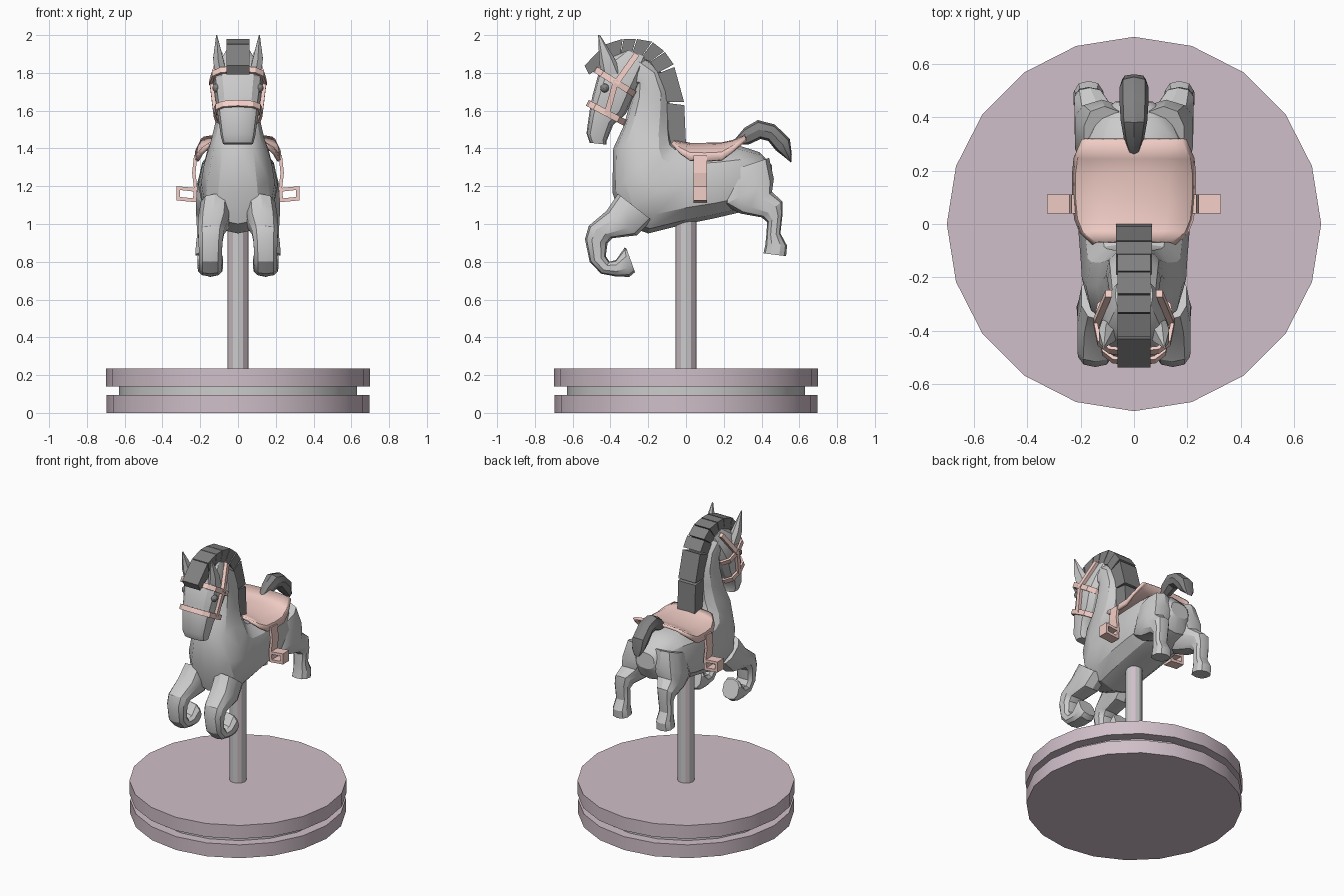
import bpy, bmesh, math
from mathutils import Vector

if "Cube" in bpy.data.objects:
    bpy.data.objects.remove(bpy.data.objects["Cube"])


def material(name, rgb):
    m = bpy.data.materials.new(name)
    m.diffuse_color = (*rgb, 1)
    m.use_nodes = True
    m.node_tree.nodes["Principled BSDF"].inputs["Base Color"].default_value = m.diffuse_color
    return m


PINK = material("leather", (0.90, 0.62, 0.57))
MAUVE = material("base_paint", (0.63, 0.52, 0.58))
DARK = material("hair", (0.22, 0.22, 0.22))


def finish(name, bm, mat=None, mirror=False, thick=0, smooth=30):
    bmesh.ops.recalc_face_normals(bm, faces=bm.faces)
    me = bpy.data.meshes.new(name)
    bm.to_mesh(me)
    bm.free()
    ob = bpy.data.objects.new(name, me)
    bpy.context.collection.objects.link(ob)
    if mat:
        me.materials.append(mat)
    if smooth:
        bpy.ops.object.select_all(action='DESELECT')
        ob.select_set(True)
        bpy.context.view_layer.objects.active = ob
        bpy.ops.object.shade_smooth_by_angle(angle=math.radians(smooth))
    if thick:
        s = ob.modifiers.new("thickness", 'SOLIDIFY')
        s.thickness, s.offset = thick, 1
    if mirror:
        ob.modifiers.new("mirror", 'MIRROR').use_axis = (True, False, False)
    return ob


def skin(rings, closed=True, cap=True):
    bm = bmesh.new()
    vs = [[bm.verts.new(p) for p in r] for r in rings]
    n = len(vs[0])
    for a, b in zip(vs, vs[1:]):
        for i in range(n if closed else n - 1):
            j = (i + 1) % n
            bm.faces.new((a[i], a[j], b[j], b[i]))
    if closed and cap:
        bm.faces.new(vs[0])
        bm.faces.new(vs[-1])
    return bm


def ring(y0, z0, y1, z1, w, xc=0, n=12, e=0.8):
    """Rounded section spanning two side-view points, half-width w."""
    pw = lambda v: math.copysign(abs(v) ** e, v)
    pts = []
    for i in range(n):
        t = 2 * math.pi * i / n
        c, s = pw(math.cos(t)), pw(math.sin(t))
        pts.append((xc + w * s, (y0 + y1) / 2 + (y0 - y1) / 2 * c, (z0 + z1) / 2 + (z0 - z1) / 2 * c))
    return pts


def loft(name, secs, mat=None, mirror=False, n=12, e=0.8, smooth=30):
    return finish(name, skin([ring(*s, n=n, e=e) for s in secs]), mat, mirror, 0, smooth)


def disc(name, r, z0, z1, n, mat=None, smooth=30):
    pts = [(r * math.sin(2 * math.pi * i / n), r * math.cos(2 * math.pi * i / n)) for i in range(n)]
    return finish(name, skin([[(x, y, z) for x, y in pts] for z in (z0, z1)]), mat, smooth=smooth)


# Round platform and pole
disc("base_lower", 0.695, 0, 0.095, 20, MAUVE)
disc("base_groove", 0.63, 0.09, 0.145, 20)
disc("base_upper", 0.70, 0.14, 0.235, 20, MAUVE)
pole = disc("pole", 0.055, 0.23, 1.08, 12, smooth=0)
pole.data.materials.append(None)
pole.data.materials.append(MAUVE)
for i in range(1, 12, 3):
    pole.data.polygons[i].material_index = 1

# Torso sweeping up into the neck
loft("body", [
    (.455, 1.31, .46, 1.20, .07), (.39, 1.38, .41, 1.11, .15), (.28, 1.415, .30, 1.065, .20),
    (.15, 1.405, .15, 1.03, .213), (0, 1.405, 0, 1.0, .21), (-.05, 1.42, -.2, .95, .20),
    (-.07, 1.44, -.34, 1.0, .195), (-.075, 1.46, -.39, 1.17, .18), (-.08, 1.50, -.385, 1.40, .14),
    (-.085, 1.6, -.33, 1.52, .115), (-.09, 1.70, -.29, 1.66, .105), (-.14, 1.82, -.27, 1.73, .10),
    (-.24, 1.9, -.30, 1.72, .09)])

# Head, ears and eyes
loft("head", [
    (-.33, 1.925, -.2, 1.88, .07), (-.41, 1.88, -.22, 1.80, .105), (-.465, 1.79, -.27, 1.685, .13),
    (-.495, 1.68, -.32, 1.58, .115), (-.51, 1.60, -.385, 1.525, .105), (-.527, 1.48, -.42, 1.44, .09),
    (-.51, 1.43, -.42, 1.42, .08)], n=12, e=0.65)
loft("ears", [(-.45, 1.78, -.34, 1.80, .035, .09), (-.46, 1.87, -.38, 1.88, .03, .105),
              (-.465, 2.0, -.455, 2.0, .003, .113)], mirror=True, n=6)
bm = bmesh.new()
bmesh.ops.create_uvsphere(bm, u_segments=10, v_segments=6, radius=.024)
bmesh.ops.translate(bm, verts=bm.verts, vec=(.113, -.43, 1.72))
finish("eyes", bm, DARK, True)

# Legs
loft("front_legs", [
    (-.36, 1.16, -.18, 1.02, .08, .12), (-.42, 1.07, -.26, .94, .085, .13), (-.515, .99, -.39, .925, .072, .143),
    (-.535, .92, -.415, .90, .066, .145), (-.51, .80, -.425, .83, .062, .147), (-.45, .737, -.405, .80, .062, .147),
    (-.37, .722, -.37, .81, .066, .147), (-.30, .72, -.325, .875, .07, .147), (-.27, .745, -.315, .87, .062, .147)],
    mirror=True, n=10)
loft("back_legs", [
    (.44, 1.35, .2, 1.27, .08, .11), (.465, 1.24, .2, 1.10, .105, .12), (.455, 1.17, .29, 1.055, .085, .14),
    (.51, 1.12, .40, 1.035, .06, .165), (.512, 1.06, .43, 1.01, .052, .17), (.50, .95, .425, .94, .048, .17),
    (.535, .885, .42, .89, .055, .17), (.53, .83, .41, .845, .058, .17)], mirror=True, n=10)

# Mane: a row of separate wedge blocks along the crest (inner y, z, outer y, z)
crest = [(-.10, 1.42, 0, 1.42), (-.10, 1.645, -.01, 1.645), (-.15, 1.80, -.065, 1.845), (-.19, 1.86, -.115, 1.915),
         (-.24, 1.88, -.18, 1.965), (-.29, 1.89, -.265, 1.98), (-.35, 1.88, -.335, 1.98), (-.41, 1.86, -.43, 1.95),
         (-.515, 1.79, -.545, 1.83)]
for i, (a, b) in enumerate(zip(crest, crest[1:])):
    ai, ao, bi, bo = (Vector((0, *p)) for p in (a[:2], a[2:], b[:2], b[2:]))
    bo = ao.lerp(bo, .93)
    bi = ai.lerp(bi, .98)
    w = .068 if i < 3 else .062
    finish("mane_block", skin([[(x, p.y, p.z) for p in (ai, ao, bo, bi)] for x in (-w, w)]), DARK, smooth=0)

# Tail
loft("tail", [
    (.26, 1.45, .27, 1.42, .02), (.31, 1.51, .33, 1.42, .038), (.38, 1.55, .395, 1.45, .05),
    (.47, 1.527, .435, 1.44, .054), (.55, 1.45, .475, 1.39, .054), (.56, 1.37, .52, 1.355, .045),
    (.557, 1.325, .55, 1.33, .02)], DARK, n=8)

# Saddle draped over the back (y, top z, edge z, half-width)
rows = []
for y, zt, ze, w in [(-.07, 1.425, 1.415, .14), (-.03, 1.42, 1.37, .185), (.02, 1.41, 1.335, .205),
                     (.10, 1.41, 1.33, .213), (.19, 1.412, 1.335, .213), (.25, 1.425, 1.38, .208), (.32, 1.455, 1.44, .18)]:
    ts = [math.radians(-90 + 18 * k) for k in range(11)]
    rows.append([(w * math.sin(t), y, ze + (zt - ze) * max(0, math.cos(t)) ** .7) for t in ts])
finish("saddle", skin(rows, closed=False), PINK, thick=.02, smooth=40)


def strap(name, path, y0, y1, thick, closed=False):
    """Flat ribbon following an x-z path, mirrored to both sides."""
    finish(name, skin([[(x, y, z) for x, z in path] for y in (y0, y1)], closed, False), PINK, True, thick, 0)


strap("stirrup_straps", [(.215, 1.36), (.225, 1.27), (.215, 1.19)], .04, .11, .018)
outer = [(.215, 1.19), (.325, 1.20), (.325, 1.125), (.22, 1.115)]
inner = [(.235, 1.172), (.307, 1.18), (.307, 1.143), (.238, 1.136)]
frame = skin([[(x, y, z) for x, z in p] for p, y in
              ((outer, .04), (outer, .11), (inner, .11), (inner, .04), (outer, .04))], True, False)
bmesh.ops.remove_doubles(frame, verts=frame.verts, dist=1e-4)
finish("stirrups", frame, PINK, True, smooth=0)


# Bridle: two bands round the head plus cheek and crown straps
def band(name, y0, z0, y1, z1, w, h=.034):
    d = Vector((y0 - y1, z0 - z1)).normalized() * h / 2
    secs = [(y0 + s * d.y, z0 - s * d.x, y1 + s * d.y, z1 - s * d.x, w) for s in (-1, 1)]
    finish(name, skin([ring(*s, e=.65) for s in secs], True, False), PINK, thick=.014, smooth=0)


band("brow_band", -.475, 1.815, -.275, 1.69, .137)
band("nose_band", -.51, 1.635, -.33, 1.54, .117)


def bar(name, a, b, w, t):
    a, b = Vector(a), Vector(b)
    d = (b - a).normalized()
    side = d.cross(Vector((1, 0, 0))).normalized() * w / 2
    out = Vector((t / 2, 0, 0))
    offs = (side + out, side - out, -side - out, out - side)
    finish(name, skin([[p + o for o in offs] for p in (a, b)]), PINK, True, smooth=0)


bar("cheek_straps", (.142, -.37, 1.76), (.12, -.42, 1.58), .03, .02)
bar("crown_straps", (.095, -.26, 1.90), (.142, -.37, 1.745), .03, .024)
